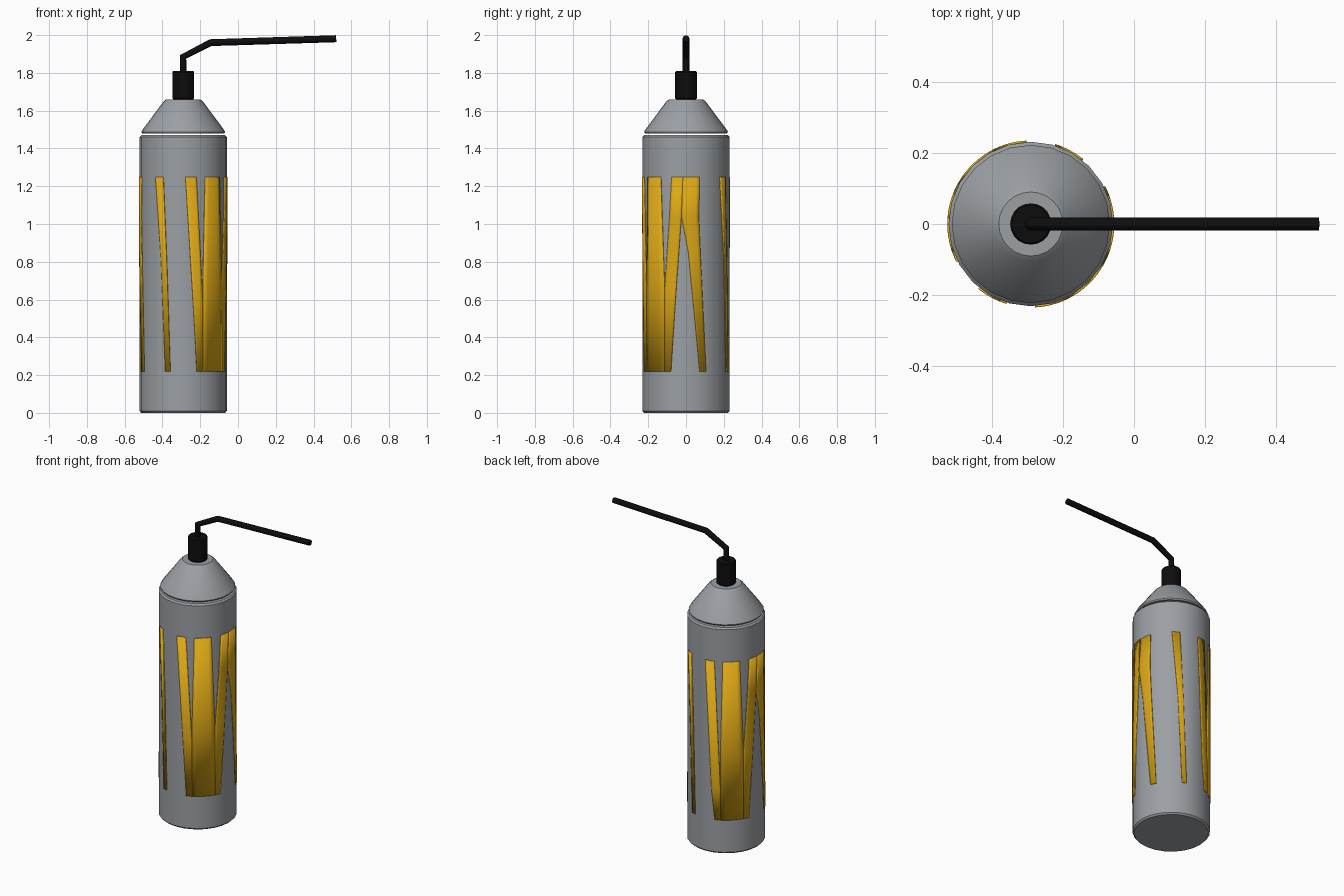
import bpy, bmesh
from math import sin, cos, pi, radians

cube = bpy.data.objects.get("Cube")
if cube:
    bpy.data.objects.remove(cube)

CX = -0.29          # bottle axis
LABEL_R = 0.2345


def material(name, rgb, rough=0.6):
    m = bpy.data.materials.new(name)
    m.use_nodes = True
    m.diffuse_color = (*rgb, 1)
    bsdf = m.node_tree.nodes["Principled BSDF"]
    bsdf.inputs["Base Color"].default_value = (*rgb, 1)
    bsdf.inputs["Roughness"].default_value = rough
    return m


grey = material("grey_plastic", (0.33, 0.35, 0.37))
gold = material("gold_label", (0.72, 0.39, 0.008))
black = material("black_plastic", (0.004, 0.004, 0.004))


def finish(obj, mat, angle=35):
    obj.data.materials.clear()
    obj.data.materials.append(mat)
    bpy.ops.object.select_all(action="DESELECT")
    obj.select_set(True)
    bpy.context.view_layer.objects.active = obj
    bpy.ops.object.shade_smooth_by_angle(angle=radians(angle))


def add_object(name, bm):
    bmesh.ops.recalc_face_normals(bm, faces=bm.faces)
    mesh = bpy.data.meshes.new(name)
    bm.to_mesh(mesh)
    bm.free()
    obj = bpy.data.objects.new(name, mesh)
    bpy.context.collection.objects.link(obj)
    return obj


def lathe(name, profile, sides, mat):
    """Closed solid turned around the bottle axis from (radius, z) points."""
    bm = bmesh.new()
    rings = [[bm.verts.new((CX + r * sin(2 * pi * i / sides), -r * cos(2 * pi * i / sides), z))
              for i in range(sides)] for r, z in profile]
    for low, high in zip(rings, rings[1:]):
        for i in range(sides):
            j = (i + 1) % sides
            bm.faces.new((low[i], low[j], high[j], high[i]))
    bm.faces.new(rings[0][::-1])
    bm.faces.new(rings[-1])
    finish(add_object(name, bm), mat)


# Bottle, shoulder and nozzle cap
lathe("bottle_body", [(0.222, 0), (0.231, 0.01), (0.231, 1.46), (0.222, 1.47)], 24, grey)
lathe("bottle_shoulder", [(0.218, 1.48), (0.222, 1.488), (0.215, 1.5), (0.105, 1.648), (0.09, 1.66)], 24, grey)
lathe("nozzle_cap", [(0.053, 1.66), (0.058, 1.667), (0.058, 1.803), (0.053, 1.81)], 20, black)


def stripe(bm, rows, turn, steps=5):
    """Curved plate; each row gives height, start angle and end angle."""
    grid = []
    for z, a, b in rows:
        angles = [radians(turn + a + (b - a) * i / steps) for i in range(steps + 1)]
        grid.append([bm.verts.new((CX + LABEL_R * sin(t), -LABEL_R * cos(t), z)) for t in angles])
    for top, low in zip(grid, grid[1:]):
        for i in range(steps):
            bm.faces.new((low[i], low[i + 1], top[i + 1], top[i]))


# Label stripes, repeated on the opposite half of the bottle
TOP, BOTTOM = 1.25, 0.22
for side, turn, notch in (("front", 0, 0.58), ("back", 180, 0.42)):
    bm = bmesh.new()
    for rows in (
        [(TOP, 3, 17.5), (notch, 13, 26.5), (BOTTOM, 18, 26.5)],
        [(TOP, 30, 55), (0.65, 26.5, 61), (BOTTOM, 26.5, 61)],
        [(TOP, 71, 86), (1.04, 68, 84), (0.65, 61, 77), (BOTTOM, 61, 70)],
        [(TOP, 86, 108), (1.04, 84, 107), (0.85, 93, 109), (BOTTOM, 108, 117)],
        [(TOP, 141, 153), (0.8, 150, 158), (BOTTOM, 156, 163)],
    ):
        stripe(bm, rows, turn)
    label = add_object("label_stripes_" + side, bm)
    # keep the plates facing outward
    for poly in label.data.polygons:
        out = poly.normal.x * (poly.center.x - CX) + poly.normal.y * poly.center.y
        if out < 0:
            poly.flip()
    solid = label.modifiers.new("thickness", "SOLIDIFY")
    solid.thickness = 0.006
    solid.offset = -1
    finish(label, gold)

# Bent spout tube
curve = bpy.data.curves.new("spout_tube", "CURVE")
curve.dimensions = "3D"
curve.bevel_depth = 0.0185
curve.bevel_resolution = 2
curve.use_fill_caps = True
path = [(CX, 1.79), (CX, 1.885), (-0.145, 1.96), (0.52, 1.981)]
spline = curve.splines.new("POLY")
spline.points.add(len(path) - 1)
for point, (x, z) in zip(spline.points, path):
    point.co = (x, 0, z, 1)
tube = bpy.data.objects.new("spout_tube", curve)
bpy.context.collection.objects.link(tube)
bpy.ops.object.select_all(action="DESELECT")
tube.select_set(True)
bpy.context.view_layer.objects.active = tube
bpy.ops.object.convert(target="MESH")
finish(bpy.context.object, black, 50)
